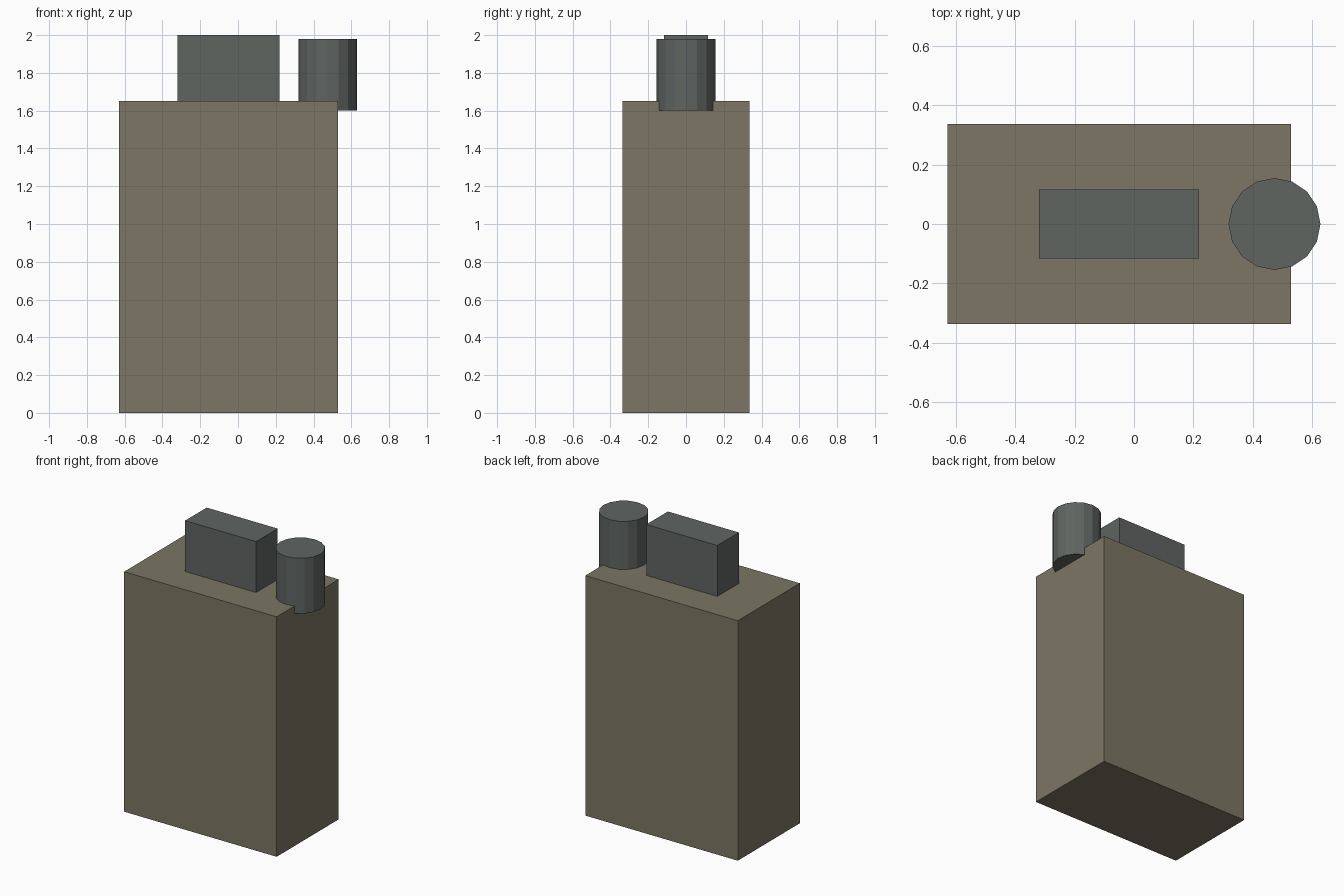
import bpy

if "Cube" in bpy.data.objects:
    bpy.data.objects.remove(bpy.data.objects["Cube"])


def material(name, color):
    m = bpy.data.materials.new(name)
    m.diffuse_color = (*color, 1)
    m.use_nodes = True
    m.node_tree.nodes["Principled BSDF"].inputs["Base Color"].default_value = m.diffuse_color
    return m


def finish(name, mat):
    ob = bpy.context.object
    ob.name = name
    ob.data.materials.append(mat)
    return ob


def box(name, lo, hi, mat):
    centre = [(a + b) / 2 for a, b in zip(lo, hi)]
    bpy.ops.mesh.primitive_cube_add(size=1, location=centre)
    bpy.context.object.scale = [b - a for a, b in zip(lo, hi)]
    bpy.ops.object.transform_apply(location=False, rotation=False, scale=True)
    return finish(name, mat)


olive = material("olive_paint", (0.20, 0.18, 0.125))
dark = material("dark_metal", (0.115, 0.128, 0.12))

# Can body
box("can_body", (-0.63, -0.337, 0), (0.53, 0.337, 1.65), olive)

# Block handle on top, slightly sunk into the body
box("handle", (-0.32, -0.117, 1.63), (0.22, 0.117, 2.0), dark)

# 16-sided filler cap overhanging the body edge
bpy.ops.mesh.primitive_cylinder_add(vertices=16, radius=0.155, depth=0.38,
                                    location=(0.474, 0, 1.79))
finish("filler_cap", dark)
